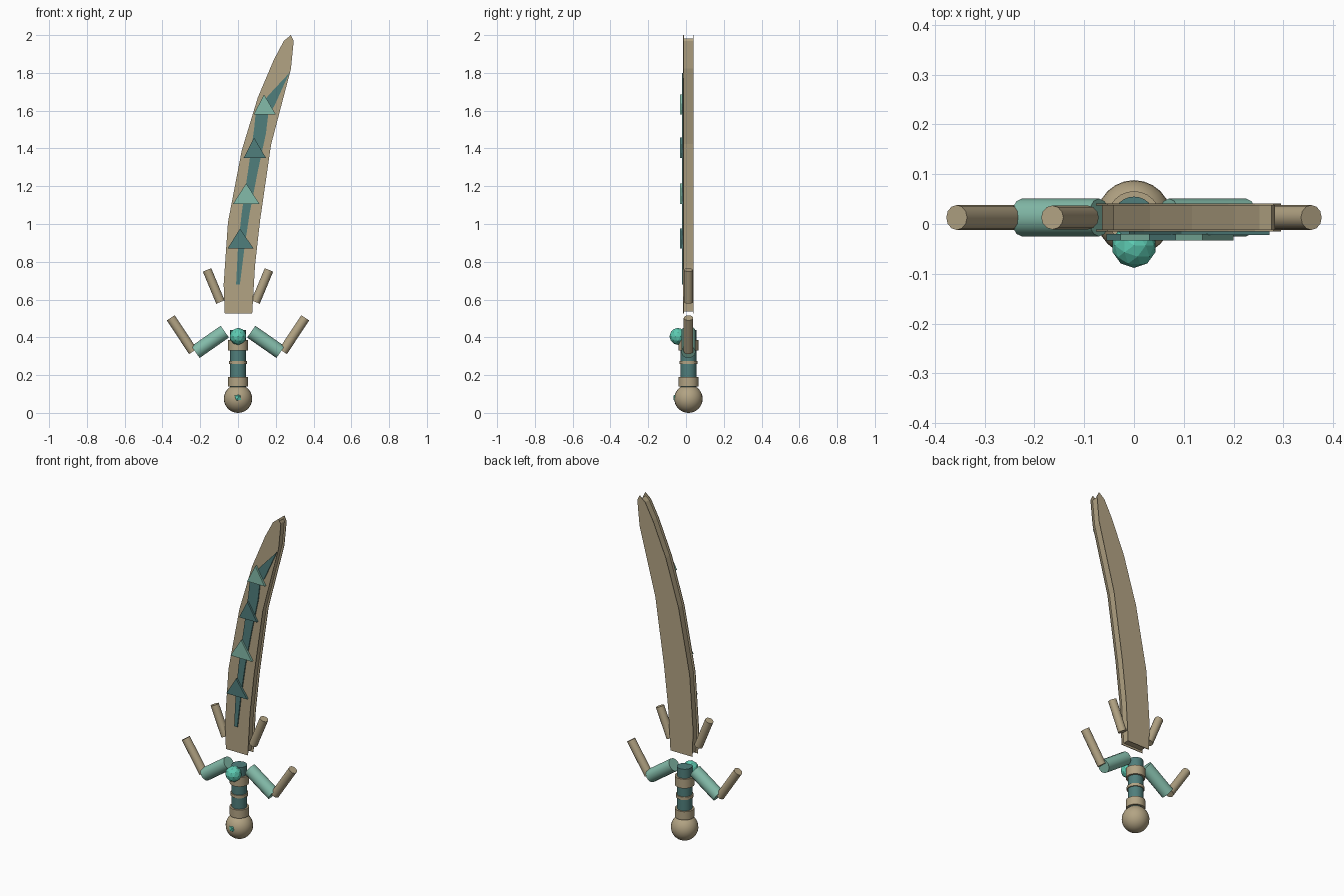
import bpy, bmesh, math
from mathutils import Vector

if "Cube" in bpy.data.objects:
    bpy.data.objects.remove(bpy.data.objects["Cube"])

CY = 0.013  # depth of the sword's centre plane


def mat(name, rgb):
    m = bpy.data.materials.new(name)
    m.diffuse_color = (*rgb, 1)
    m.use_nodes = True
    m.node_tree.nodes["Principled BSDF"].inputs["Base Color"].default_value = m.diffuse_color
    return m


TAN = mat("tan", (0.45, 0.37, 0.23))
DARK = mat("dark_teal", (0.08, 0.21, 0.20))
LIGHT = mat("light_teal", (0.23, 0.50, 0.40))
GEM = mat("gem_green", (0.11, 0.60, 0.45))


def finish(name, bm, material, smooth=False):
    bmesh.ops.recalc_face_normals(bm, faces=bm.faces)
    me = bpy.data.meshes.new(name)
    bm.to_mesh(me)
    bm.free()
    ob = bpy.data.objects.new(name, me)
    bpy.context.collection.objects.link(ob)
    me.materials.append(material)
    if smooth:
        bpy.ops.object.select_all(action='DESELECT')
        ob.select_set(True)
        bpy.context.view_layer.objects.active = ob
        bpy.ops.object.shade_smooth_by_angle(angle=math.radians(35))
    return ob


def slab(name, pts, y0, y1, material):
    """Extrude an x-z outline from y0 to y1."""
    bm = bmesh.new()
    f = bm.faces.new([bm.verts.new((x, y0, z)) for x, z in pts])
    ext = bmesh.ops.extrude_face_region(bm, geom=[f])
    moved = [g for g in ext['geom'] if isinstance(g, bmesh.types.BMVert)]
    bmesh.ops.translate(bm, verts=moved, vec=(0, y1 - y0, 0))
    return finish(name, bm, material)


def rod(name, a, b, r, material, sides=12):
    """Cylinder between two x-z points on the centre plane."""
    a, b = Vector((a[0], CY, a[1])), Vector((b[0], CY, b[1]))
    bm = bmesh.new()
    bmesh.ops.create_cone(bm, cap_ends=True, segments=sides, radius1=r, radius2=r,
                          depth=(b - a).length)
    bm.transform((b - a).to_track_quat('Z', 'Y').to_matrix().to_4x4())
    bmesh.ops.translate(bm, verts=bm.verts, vec=(a + b) / 2)
    return finish(name, bm, material, True)


def gem(name, loc, r, sub):
    bm = bmesh.new()
    bmesh.ops.create_icosphere(bm, subdivisions=sub, radius=r)
    bmesh.ops.translate(bm, verts=bm.verts, vec=loc)
    return finish(name, bm, GEM)


def shrink(pts, d):
    """Offset a clockwise outline inward."""
    out = []
    for i, p in enumerate(pts):
        p, q, n = Vector(p), Vector(pts[i - 1]), Vector(pts[(i + 1) % len(pts)])
        e1, e2 = (p - q).normalized(), (n - p).normalized()
        n1, n2 = Vector((e1.y, -e1.x)), Vector((e2.y, -e2.x))
        out.append(p + (n1 + n2) * d / (1 + n1.dot(n2)))
    return [tuple(v) for v in out]


# Blade: inset core between two thin cheek plates
blade = [(-0.07, 0.525), (-0.076, 0.68), (-0.053, 1.01), (0.02, 1.39), (0.105, 1.67),
         (0.19, 1.87), (0.243, 1.97), (0.28, 2.0), (0.295, 1.97), (0.28, 1.82),
         (0.175, 1.42), (0.117, 1.02), (0.09, 0.78), (0.075, 0.525)]
slab("blade_core", shrink(blade, 0.012), -0.011, 0.037, TAN)
slab("blade_front_plate", blade, -0.015, -0.011, TAN)
slab("blade_back_plate", blade, 0.037, 0.041, TAN)

# Inlay running up the front face
slab("blade_inlay", [(-0.01, 0.68), (0.0, 0.88), (0.02, 1.06), (0.053, 1.28), (0.085, 1.50),
                     (0.095, 1.60), (0.16, 1.68), (0.272, 1.80), (0.19, 1.62), (0.16, 1.58),
                     (0.148, 1.48), (0.105, 1.28), (0.062, 1.06), (0.035, 0.88), (0.01, 0.68)],
     -0.022, -0.014, DARK)

# Arrow-shaped studs, alternating colours
for i, (x0, x1, zb, xa, za) in enumerate([(-0.055, 0.083, 0.87, 0.01, 0.975),
                                          (-0.027, 0.115, 1.105, 0.043, 1.215),
                                          (0.03, 0.148, 1.35, 0.085, 1.457),
                                          (0.083, 0.2, 1.58, 0.138, 1.685)]):
    slab(f"blade_stud_{i + 1}", [(x0, zb), (xa, za), (x1, zb)], -0.033, -0.02,
         LIGHT if i % 2 else DARK)

# Grip with collars
rod("grip", (0, 0.13), (0, 0.44), 0.042, DARK, 24)
rod("lower_collar", (0, 0.14), (0, 0.19), 0.053, TAN, 24)
rod("middle_ring", (0, 0.258), (0, 0.275), 0.048, TAN, 24)
rod("upper_collar", (0, 0.33), (0, 0.385), 0.053, TAN, 24)

# Pommel
bm = bmesh.new()
bmesh.ops.create_uvsphere(bm, u_segments=24, v_segments=16, radius=0.075)
bmesh.ops.translate(bm, verts=bm.verts, vec=(0, CY, 0.075))
finish("pommel", bm, TAN, True)
gem("pommel_gem", (0, -0.046, 0.08), 0.024, 1)
gem("guard_gem", (0, -0.043, 0.405), 0.045, 2)

# Guard arms, horns and blade spikes on both sides
for s, side in ((-1, "left"), (1, "right")):
    rod(f"guard_arm_{side}", (s * 0.07, 0.43), (s * 0.225, 0.322), 0.038, LIGHT)
    rod(f"guard_horn_{side}", (s * 0.238, 0.325), (s * 0.356, 0.503), 0.025, TAN)
    rod(f"blade_spike_{side}", (s * 0.093, 0.587), (s * 0.164, 0.757), 0.024, TAN)
